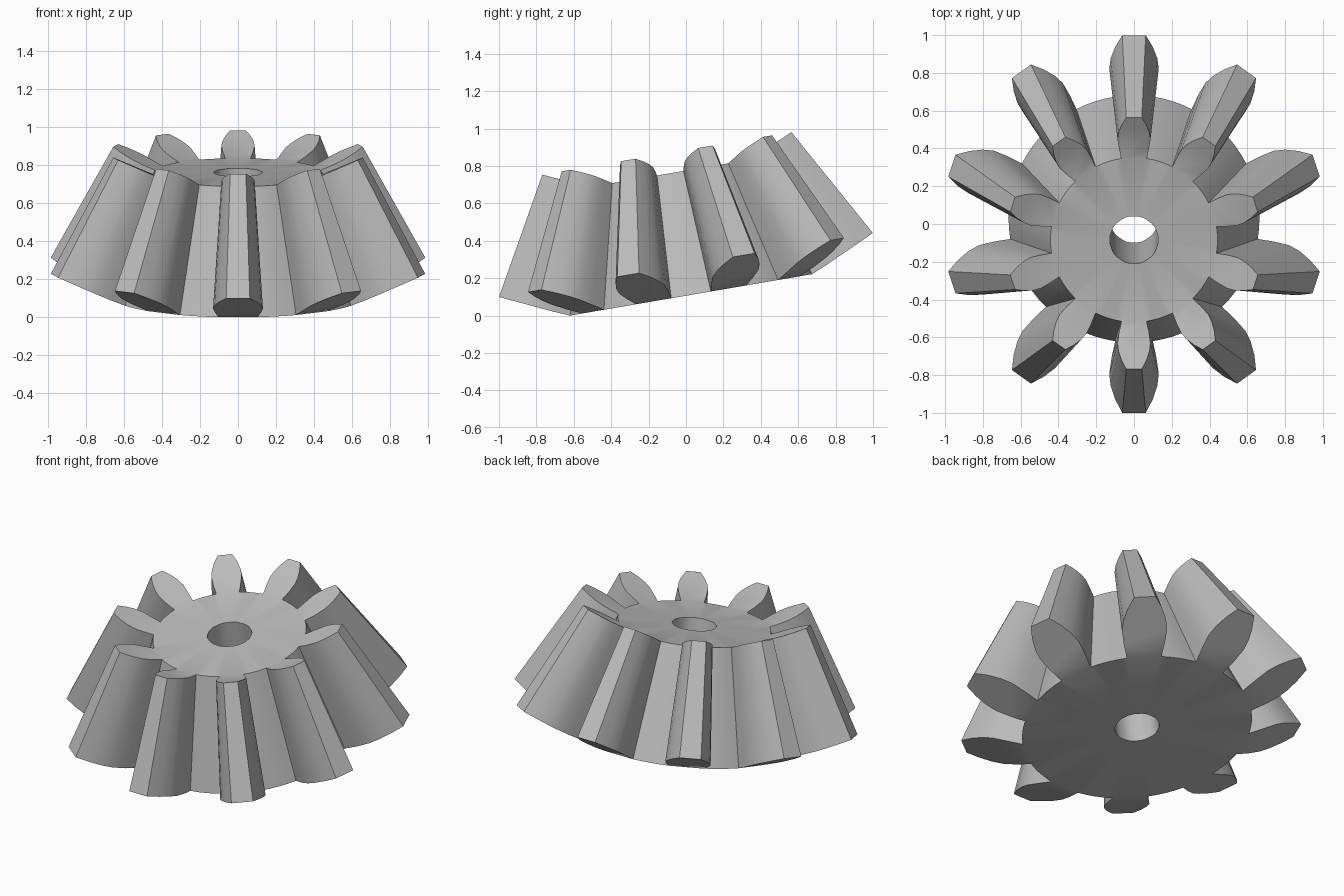
import bpy, bmesh, math
from mathutils import Matrix, Vector

old = bpy.data.objects.get("Cube")
if old:
    bpy.data.objects.remove(old)

TEETH = 10
APEX = 1.975          # height where all tooth lines meet
TOP_SCALE = 0.666     # small end relative to large end
ROOT, TIP, TIP_RISE = 0.664, 1.014, 0.162
HOLE = 0.128
GAP_STEPS = 4
# tooth flank: fraction from root to tip, half width
FLANK = [(0, 0.1), (0.22, 0.119), (0.45, 0.131), (0.62, 0.123), (0.81, 0.099), (1, 0.062)]

metal = bpy.data.materials.new("Grey metal")
metal.use_nodes = True
grey = (0.5, 0.5, 0.5, 1)
metal.diffuse_color = grey
metal.node_tree.nodes["Principled BSDF"].inputs["Base Color"].default_value = grey

bm = bmesh.new()


def polar(radius, angle, z=0):
    return Vector((radius * math.cos(angle), radius * math.sin(angle), z))


# outline of the large end, tooth by tooth; teeth[i] lists one tooth's indices
outline, teeth, root_ring = [], [], []
base_half = math.asin(FLANK[0][1] / ROOT)
pitch = 2 * math.pi / TEETH
for i in range(TEETH):
    centre = math.pi / 2 + i * pitch
    turn = Matrix.Rotation(centre, 3, "Z")
    first = len(outline)
    for side, points in ((-1, FLANK), (1, FLANK[::-1])):
        for f, half in points:
            rad = ROOT + (TIP - ROOT) * f
            if f == 0:
                rad = math.sqrt(ROOT ** 2 - half ** 2)
            outline.append(turn @ Vector((rad, side * half, TIP_RISE * f)))
    last = len(outline) - 1
    teeth.append(list(range(first, last + 1)))
    root_ring += [first, last]
    # curved valley up to the next tooth
    for k in range(1, GAP_STEPS):
        a = centre + base_half + (pitch - 2 * base_half) * k / GAP_STEPS
        root_ring.append(len(outline))
        outline.append(polar(ROOT, a))


def shrink(p):
    apex = Vector((0, 0, APEX))
    return apex + (p - apex) * TOP_SCALE


# both ends: tooth caps and a flat disc with a hole
ends = []
for top in (False, True):
    rim = [bm.verts.new(shrink(p) if top else p) for p in outline]
    z = shrink(Vector((0, 0, 0))).z if top else 0
    bore = [bm.verts.new(polar(HOLE, math.atan2(outline[i].y, outline[i].x), z)) for i in root_ring]
    for tooth in teeth:
        bm.faces.new([rim[i] for i in tooth])
    for k in range(len(root_ring)):
        n = (k + 1) % len(root_ring)
        bm.faces.new((rim[root_ring[k]], rim[root_ring[n]], bore[n], bore[k]))
    ends.append((rim, bore))

# tooth sides and bore wall
for low, high in zip(*ends):
    for k in range(len(low)):
        n = (k + 1) % len(low)
        bm.faces.new((low[k], low[n], high[n], high[k]))

bmesh.ops.recalc_face_normals(bm, faces=bm.faces)

# tilt the gear back and rest its lowest edge on the ground
bm.transform(Matrix.Translation((0, 0.027, 0)) @ Matrix.Rotation(math.radians(9.7), 4, "X"))
lowest = min(v.co.z for v in bm.verts)
bmesh.ops.translate(bm, verts=bm.verts, vec=(0, 0, -lowest))

mesh = bpy.data.meshes.new("bevel_gear")
bm.to_mesh(mesh)
bm.free()
mesh.materials.append(metal)
gear = bpy.data.objects.new("bevel_gear", mesh)
bpy.context.collection.objects.link(gear)

bpy.ops.object.select_all(action="DESELECT")
gear.select_set(True)
bpy.context.view_layer.objects.active = gear
bpy.ops.object.shade_smooth_by_angle(angle=math.radians(30))
